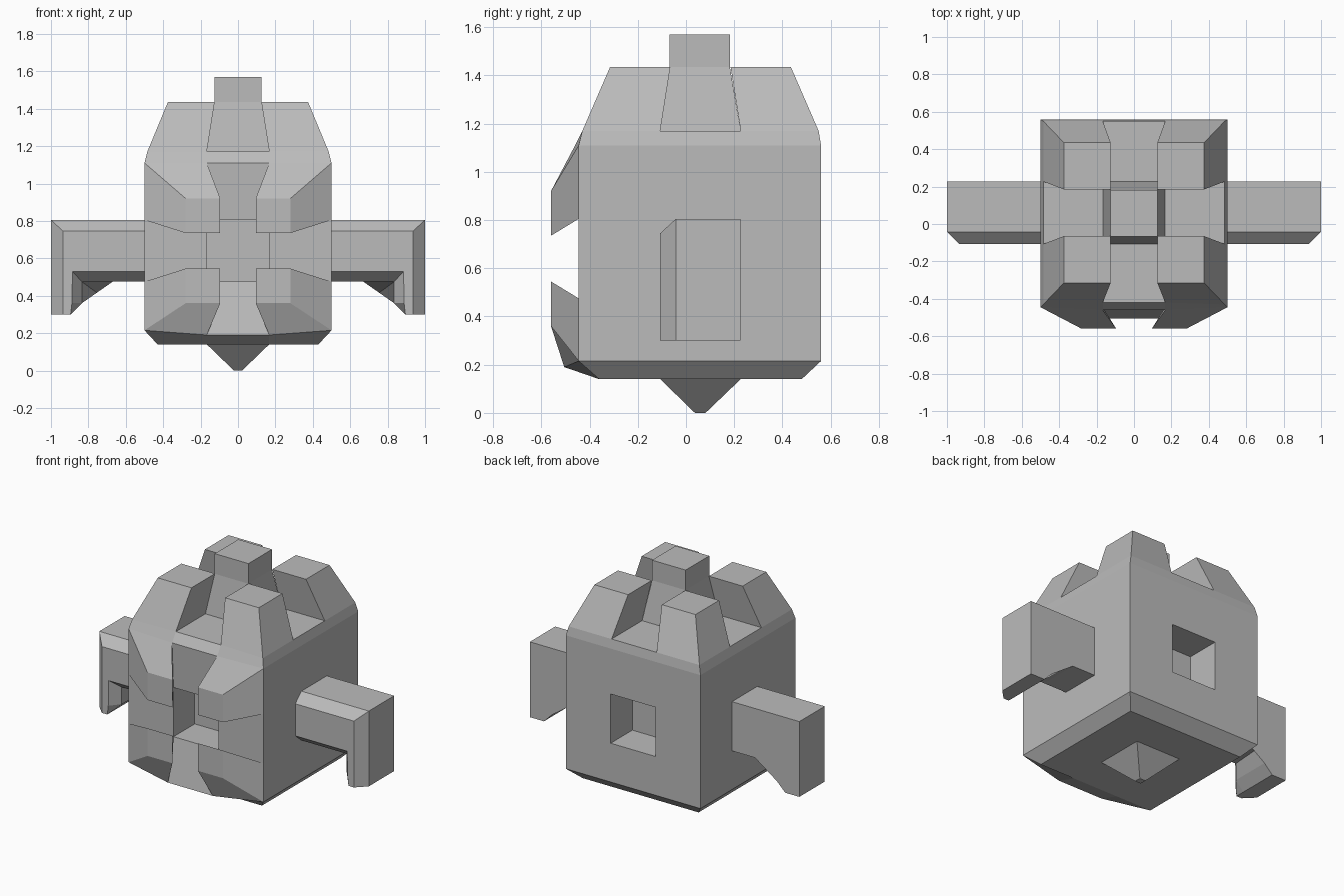
import bpy
import bmesh
from mathutils import Vector

cube = bpy.data.objects.get("Cube")
if cube:
    bpy.data.objects.remove(cube, do_unlink=True)

stone = bpy.data.materials.new("plain_grey")
stone.use_nodes = True
GREY = (0.5, 0.5, 0.5, 1)
stone.diffuse_color = GREY
stone.node_tree.nodes["Principled BSDF"].inputs["Base Color"].default_value = GREY


def finish(bm, name):
    bmesh.ops.recalc_face_normals(bm, faces=bm.faces)
    mesh = bpy.data.meshes.new(name)
    bm.to_mesh(mesh)
    bm.free()
    mesh.materials.append(stone)
    obj = bpy.data.objects.new(name, mesh)
    bpy.context.collection.objects.link(obj)
    return obj


# Body lattice: three cells across and deep, five levels high
C = 0.167
LEVELS = (0.14, 0.215, 0.475, 0.805, 1.11, 1.17)
SIZE = (3, 3, 5)


def lattice_point(i, j, k):
    half, front, back = {0: (0.43, -0.36, 0.48),
                         5: (0.485, -0.43, 0.55)}.get(k, (0.5, -0.445, 0.56))
    x = (-half, -C, C, half)[i]
    y = (front, -0.107, 0.227, back)[j]
    z = LEVELS[k]
    if j == 0 and i in (1, 2):          # bowed middle of the front
        y = {1: -0.505, 4: -0.46, 5: -0.42}.get(k, y)
        z = 0.19 if k == 1 else z
    return x, y, z


bm = bmesh.new()
points, cells = {}, {}


def vert(index):
    if index not in points:
        points[index] = bm.verts.new(lattice_point(*index))
    return points[index]


for axis in range(3):
    a, b = [n for n in range(3) if n != axis]
    for end in (0, SIZE[axis]):
        for u in range(SIZE[a]):
            for v in range(SIZE[b]):
                corners = []
                for du, dv in ((0, 0), (1, 0), (1, 1), (0, 1)):
                    index = [end] * 3
                    index[a], index[b] = u + du, v + dv
                    corners.append(vert(tuple(index)))
                cells[axis, end, u, v] = bm.faces.new(corners)
bmesh.ops.recalc_face_normals(bm, faces=bm.faces)


def pull(face, xs, ys, zs):
    """Extrude one cell and fit its end face to the given spans."""
    new = bmesh.ops.extrude_discrete_faces(bm, faces=[face])["faces"][0]
    mid = new.calc_center_median()
    for p in new.verts:
        p.co = Vector([span[p.co[n] > mid[n]] for n, span in enumerate((xs, ys, zs))])
    return new


def flat(value):
    return value, value


# Four crown blocks and the taller central post
for u, xs in ((0, (-0.375, -0.125)), (2, (0.125, 0.375))):
    for v, ys in ((0, (-0.315, -0.065)), (2, (0.185, 0.435))):
        pull(cells[2, 5, u, v], xs, ys, flat(1.435))
post = pull(cells[2, 5, 1, 1], (-0.125, 0.125), (-0.068, 0.182), flat(1.435))
pull(post, (-0.125, 0.125), (-0.068, 0.182), flat(1.57))

# Four face blocks
for u, xs in ((0, (-0.28, -0.095)), (2, (0.095, 0.28))):
    for v, zs in ((1, (0.36, 0.545)), (3, (0.735, 0.92))):
        pull(cells[1, 0, u, v], xs, flat(-0.56), zs)

# Front and back recesses, bottom point
pull(cells[1, 0, 1, 2], (-C, C), flat(-0.22), LEVELS[2:4])
pull(cells[1, 3, 1, 2], (-C, C), flat(0.33), LEVELS[2:4])
pull(cells[2, 0, 1, 1], (-0.022, 0.022), (0.037, 0.081), flat(0))
finish(bm, "body")

# Arms: hooked outline lofted from chamfered front to braced back
ARM = (
    (-0.107, ((0.49, 0.745), (0.935, 0.745), (0.935, 0.3), (0.895, 0.3),
              (0.888, 0.36), (0.885, 0.53), (0.7, 0.53), (0.49, 0.53))),
    (-0.042, ((0.49, 0.805), (1, 0.805), (1, 0.3), (0.895, 0.3),
              (0.835, 0.36), (0.835, 0.475), (0.67, 0.475), (0.49, 0.475))),
    (0.227, ((0.49, 0.805), (1, 0.805), (1, 0.3), (0.895, 0.3),
             (0.835, 0.36), (0.755, 0.416), (0.67, 0.475), (0.49, 0.475))),
)
for name, side in (("left_arm", 1), ("right_arm", -1)):
    bm = bmesh.new()
    rings = [[bm.verts.new((side * x, y, z)) for x, z in outline] for y, outline in ARM]
    for near, far in zip(rings, rings[1:]):
        for n in range(len(near)):
            bm.faces.new((near[n - 1], near[n], far[n], far[n - 1]))
    bm.faces.new(rings[0])
    bm.faces.new(rings[-1])
    finish(bm, name)
